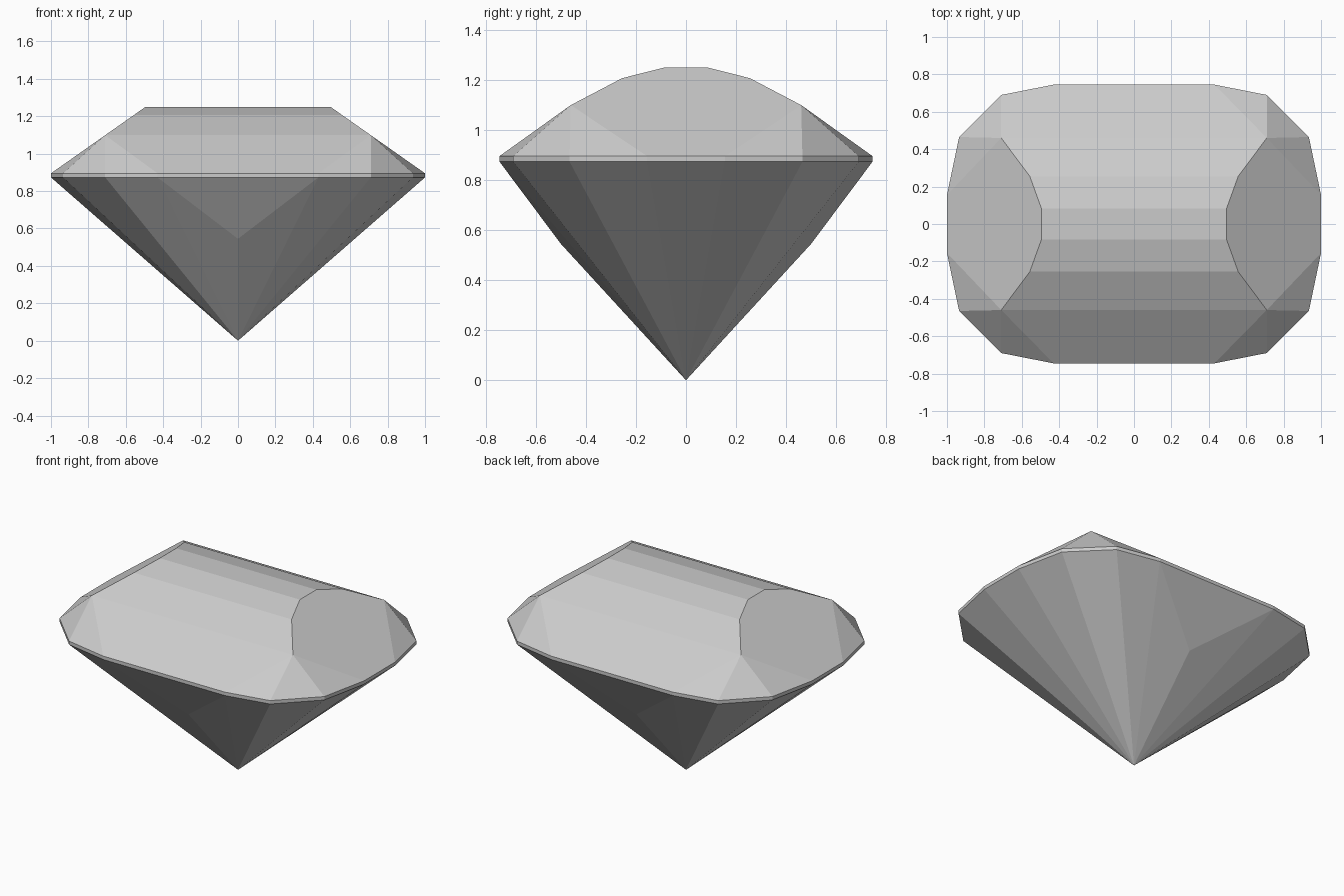
import bpy
import bmesh
from math import radians

cube = bpy.data.objects.get("Cube")
if cube:
    bpy.data.objects.remove(cube, do_unlink=True)

GIRDLE_LOW, GIRDLE_HIGH = 0.873, 0.895
END_SLOPE = 0.703

# One quadrant of the outline, and of the domed roof at its sloping ends
outline = [(1.0, 0.155), (0.935, 0.465), (0.71, 0.69), (0.43, 0.745)]
roof = [(0.495, 0.083), (0.557, 0.255), (0.71, 0.46)]

quadrant = [(x, y, z) for x, y in outline for z in (GIRDLE_LOW, GIRDLE_HIGH)]
quadrant += [(x, y, GIRDLE_HIGH + (1 - x) * END_SLOPE) for x, y in roof]
# Bottom tip and the break point under each long side
quadrant += [(0, 0, 0), (0, 0.5, 0.545)]

# Mirror into all four quadrants, then wrap the points in flat facets
points = {(x * sx, y * sy, z) for x, y, z in quadrant for sx in (-1, 1) for sy in (-1, 1)}
bm = bmesh.new()
for p in sorted(points):
    bm.verts.new(p)
bmesh.ops.convex_hull(bm, input=bm.verts[:])
bmesh.ops.dissolve_limit(bm, angle_limit=radians(0.5), verts=bm.verts[:], edges=bm.edges[:])
bmesh.ops.recalc_face_normals(bm, faces=bm.faces[:])

mesh = bpy.data.meshes.new("cut_gem")
bm.to_mesh(mesh)
bm.free()
gem = bpy.data.objects.new("cut_gem", mesh)
bpy.context.collection.objects.link(gem)

# Plain pale grey
grey = bpy.data.materials.new("pale_grey")
grey.use_nodes = True
colour = (0.6, 0.6, 0.6, 1)
grey.diffuse_color = colour
grey.node_tree.nodes["Principled BSDF"].inputs["Base Color"].default_value = colour
mesh.materials.append(grey)
